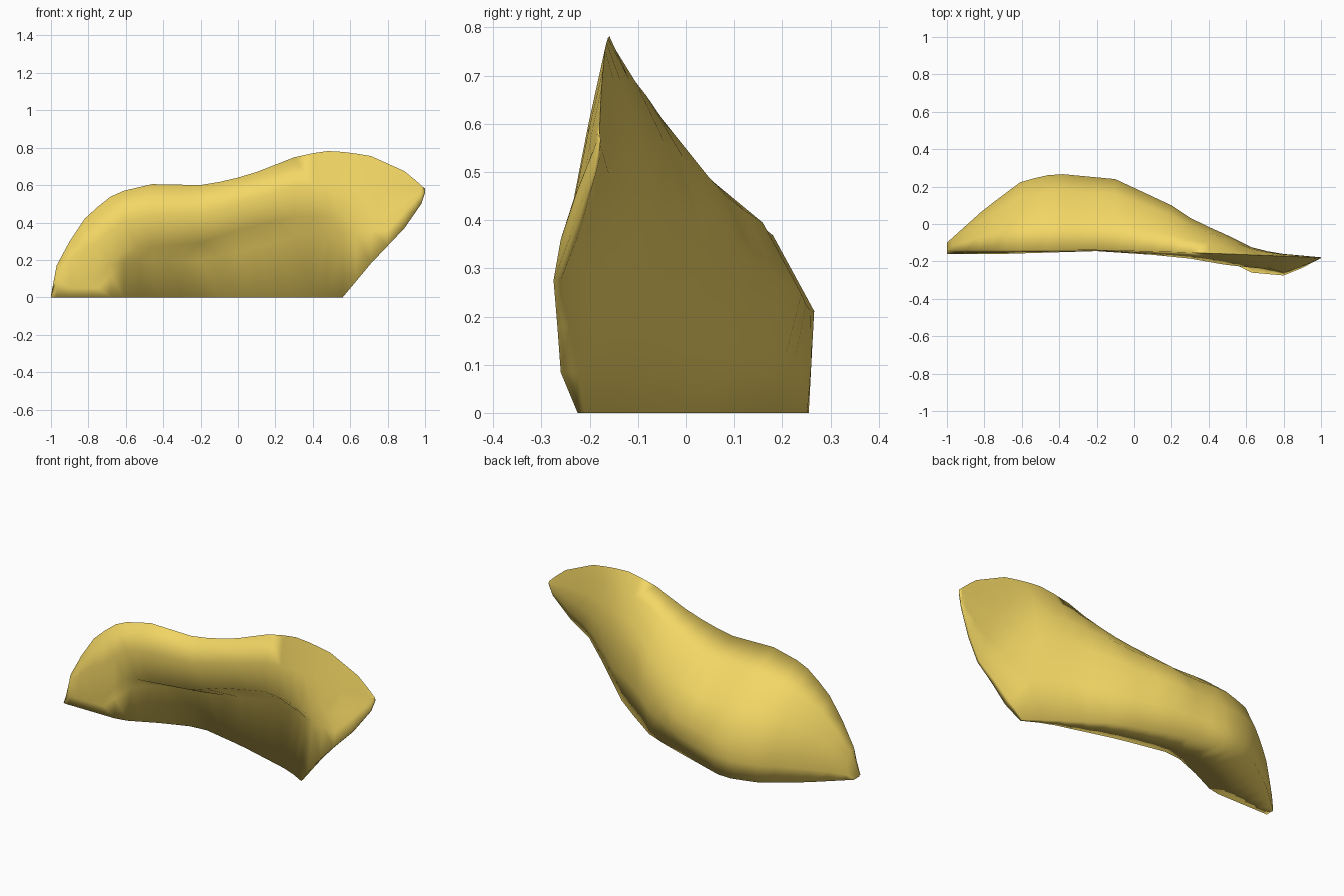
import bpy, bmesh

if "Cube" in bpy.data.objects:
    bpy.data.objects.remove(bpy.data.objects["Cube"])


def curve(*pts):
    """Piecewise-linear function of x from (x, value) pairs."""
    def f(x):
        if x <= pts[0][0]:
            return pts[0][1]
        for (a, u), (b, v) in zip(pts, pts[1:]):
            if x <= b:
                return u + (v - u) * (x - a) / (b - a)
        return pts[-1][1]
    return f


# Outline seen from the front: lower edge and ridge
bottom = curve((.56, 0), (.71, .18), (.89, .37), (.98, .5), (1, .56))
ridge = curve((-1, .01), (-.97, .17), (-.9, .3), (-.82, .42), (-.7, .53), (-.61, .57), (-.46, .605),
              (-.2, .6), (-.05, .625), (.1, .67), (.33, .76), (.5, .785), (.7, .76), (.9, .67), (1, .58))
ridge_y = curve((-.2, -.14), (.2, -.15), (.5, -.16), (1, -.18))
# Back bulge and where the back meets the base
back_y = curve((-1, -.1), (-.8, .08), (-.6, .23), (-.42, .27), (-.1, .24), (.2, .1), (.32, .02),
               (.5, -.06), (.65, -.135), (.8, -.16), (1, -.178))
foot_y = curve((-1, -.1), (-.8, .08), (-.6, .22), (-.42, .265), (-.1, .16), (.18, .065),
               (.4, -.09), (.56, -.21), (.8, -.26), (1, -.178))
bulge = curve((-.3, .35), (.1, .45), (.4, .55), (.8, .5))
# Front: base edge, hollow and overhanging lip
front_y = curve((-.64, -.15), (-.45, -.06), (-.25, .015), (.06, -.05), (.44, -.16), (.56, -.225),
                (.63, -.26), (.8, -.275), (.9, -.235), (1, -.182))
hollow_y = curve((-.68, -.15), (-.5, -.03), (-.25, .04), (.06, .01), (.3, -.06), (.5, -.14),
                 (.62, -.22), (.8, -.26), (.9, -.225), (1, -.182))
hollow_z = curve((-.75, .05), (-.6, .19), (-.2, .2), (0, .24), (.35, .34), (.5, .34), (.8, .36), (1, .57))
lip_y = curve((-.7, -.16), (-.2, -.145), (.1, -.165), (.3, -.185), (.5, -.22), (.65, -.235),
              (.8, -.23), (1, -.182))
lip_z = curve((-.75, .1), (-.6, .26), (-.2, .29), (0, .36), (.3, .43), (.5, .43), (.8, .45), (1, .575))


def section(x):
    zb, zt, yt, yb = bottom(x), ridge(x), ridge_y(x), back_y(x)
    h = zt - zb
    zl = min(max(lip_z(x), zb + .2 * h), zb + .65 * h)
    zc = min(max(hollow_z(x), zb + .08 * h), zl - .08 * h)
    yl, yo, kb = lip_y(x), foot_y(x), bulge(x)

    def back(a, k):
        return (x, yt + a * (yb - yt), zb + h * k)
    return [(x, front_y(x), zb), (x, hollow_y(x), zc), (x, yl, zl),
            (x, (yl + yt) / 2 - .002, (zl + zt) / 2), (x, yt, zt),
            back(.38, kb + (1 - kb) * .75), back(.79, kb + (1 - kb) * .4),
            back(1, kb), (x, yb * .6 + yo * .4, zb + h * kb * .5), (x, yo, zb)]


# Curved hollow shell fragment, lofted along x
stations = [-1, -.97, -.9, -.82, -.75, -.68, -.61, -.53, -.46, -.38, -.3, -.2, -.1, 0, .1, .2, .3,
            .4, .48, .56, .63, .71, .8, .89, .95, .98, 1]
bm = bmesh.new()
rings = [[bm.verts.new(p) for p in section(x)] for x in stations]
n = len(rings[0])
for r, s in zip(rings, rings[1:]):
    for i in range(n):
        j = (i + 1) % n
        bm.faces.new((r[i], r[j], s[j], s[i]))
bm.faces.new(rings[0])
bm.faces.new(rings[-1])
bmesh.ops.remove_doubles(bm, verts=bm.verts, dist=.0005)
bmesh.ops.triangulate(bm, faces=bm.faces)
bmesh.ops.recalc_face_normals(bm, faces=bm.faces)
mesh = bpy.data.meshes.new("curved_shell")
bm.to_mesh(mesh)
bm.free()
shell = bpy.data.objects.new("curved_shell", mesh)
bpy.context.collection.objects.link(shell)

mat = bpy.data.materials.new("golden_yellow")
mat.diffuse_color = (.9, .68, .13, 1)
mat.use_nodes = True
mat.node_tree.nodes["Principled BSDF"].inputs["Base Color"].default_value = mat.diffuse_color
mesh.materials.append(mat)

bpy.context.view_layer.objects.active = shell
shell.select_set(True)
bpy.ops.object.shade_smooth_by_angle(angle=2.4)
